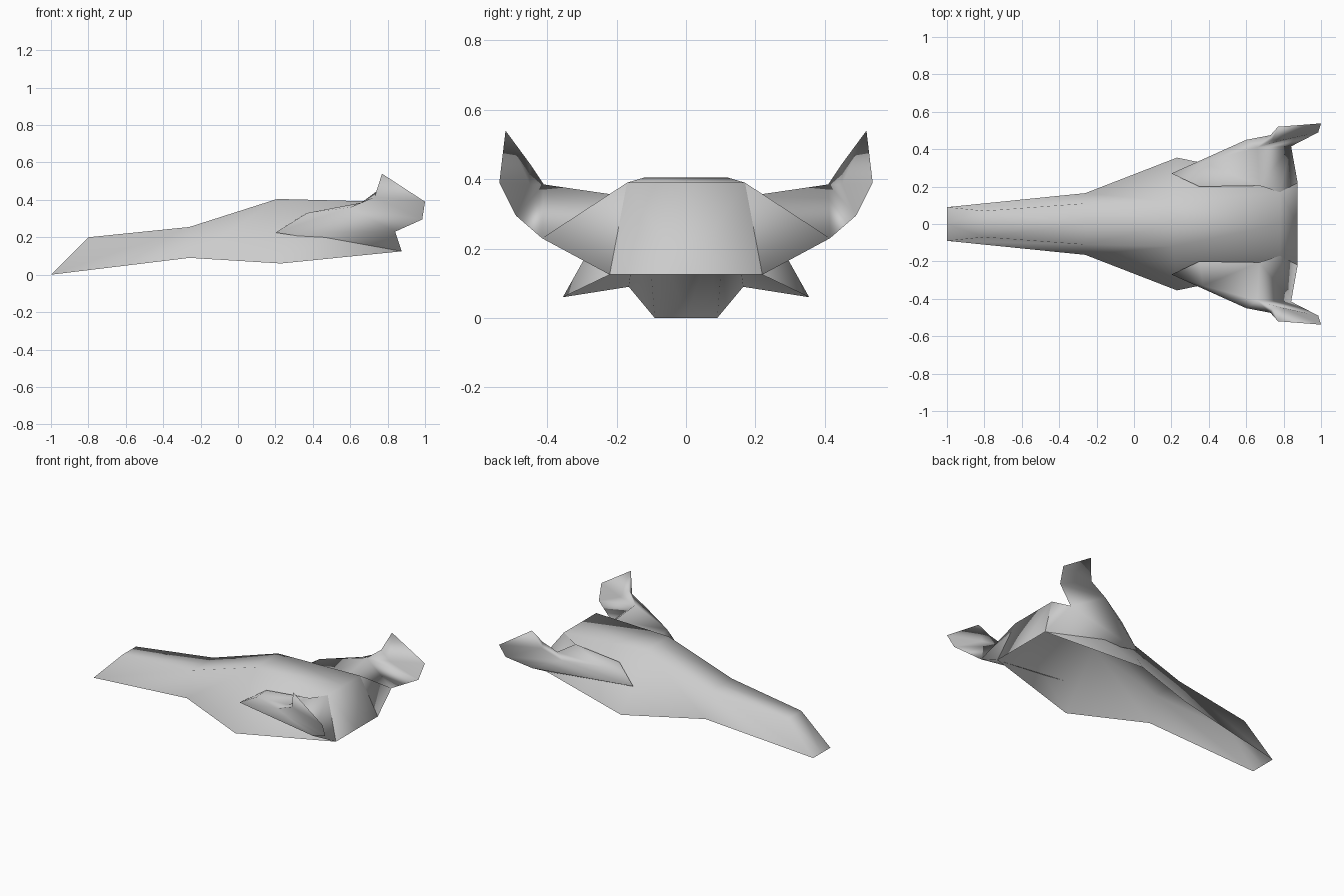
import bpy
import bmesh
import math

cube = bpy.data.objects.get("Cube")
if cube:
    bpy.data.objects.remove(cube)

# Single hull paint
paint = bpy.data.materials.new("plain_grey")
paint.use_nodes = True
grey = (0.6, 0.6, 0.6, 1)
paint.diffuse_color = grey
paint.node_tree.nodes["Principled BSDF"].inputs["Base Color"].default_value = grey


def mirrored_part(name, faces, smooth_angle):
    """Build faces on the +y side, reflect them across y and weld the seam."""
    bm = bmesh.new()
    for side in (1, -1):
        for face in faces:
            bm.faces.new([bm.verts.new((x, y * side, z)) for x, y, z in face])
    bmesh.ops.remove_doubles(bm, verts=bm.verts, dist=0.0005)
    bmesh.ops.recalc_face_normals(bm, faces=bm.faces)
    mesh = bpy.data.meshes.new(name)
    bm.to_mesh(mesh)
    bm.free()
    mesh.materials.append(paint)
    obj = bpy.data.objects.new(name, mesh)
    bpy.context.collection.objects.link(obj)
    bpy.ops.object.select_all(action="DESELECT")
    bpy.context.view_layer.objects.active = obj
    obj.select_set(True)
    bpy.ops.object.shade_smooth_by_angle(angle=math.radians(smooth_angle))


def centre(point):
    return (point[0], 0, point[2])


# Hull edges from nose to stern: lower chine and upper shoulder
chine = [(-1, .09, 0), (-.26, .165, .09), (.23, .355, .06), (.875, .22, .125)]
shoulder = [(-.8, .07, .2), (-.26, .11, .255), (.21, .12, .405), (.78, .17, .39)]
nose_low, stern_low = chine[0], chine[-1]
nose_top, stern_top = shoulder[0], shoulder[-1]

# Open-bellied shell: sides and back
hull = []
for i in range(len(chine) - 1):
    low, low_next = chine[i], chine[i + 1]
    top, top_next = shoulder[i], shoulder[i + 1]
    hull.append([low, low_next, top_next, top])
    hull.append([top, top_next, centre(top_next), centre(top)])
# Nose ramp and stern plate
hull.append([centre(nose_low), nose_low, nose_top, centre(nose_top)])
hull.append([centre(stern_low), stern_low, stern_top, centre(stern_top)])
mirrored_part("hull", hull, 100)

# Wing landmarks
tip = (.2, .27, .225)
lead = (.37, .33, .33)
elbow = (.6, .45, .36)
ridge = (.66, .41, .385)
root_front = (.35, .2, .32)
root_rear = (.67, .205, .355)
trail = (.84, .415, .23)
trail_out = (.985, .49, .295)
fin_base = (.73, .475, .415)
fin_inner = (.74, .45, .445)
fin_heel = (.8, .45, .385)
fin_top = (.77, .52, .54)
fin_rear = (1, .538, .39)

# Wings are open where they sink into the hull
wings = [
    # Underside and outer skin
    [tip, stern_low, trail],
    [tip, trail, elbow, lead],
    [elbow, trail, trail_out, fin_base],
    [fin_base, trail_out, fin_rear, fin_top],
    # Upper skin
    [tip, lead, root_front],
    [lead, ridge, root_rear, root_front],
    [lead, elbow, ridge],
    [elbow, fin_base, ridge],
    [root_rear, ridge, trail, stern_top],
    [ridge, fin_heel, trail_out, trail],
    # Inner side of the upturned fin
    [ridge, fin_base, fin_inner],
    [fin_base, fin_top, fin_inner],
    [fin_top, fin_rear, fin_heel, fin_inner],
    [fin_rear, trail_out, fin_heel],
    [ridge, fin_inner, fin_heel],
    # Stern closure
    [stern_top, trail, stern_low],
]
mirrored_part("wings", wings, 125)
